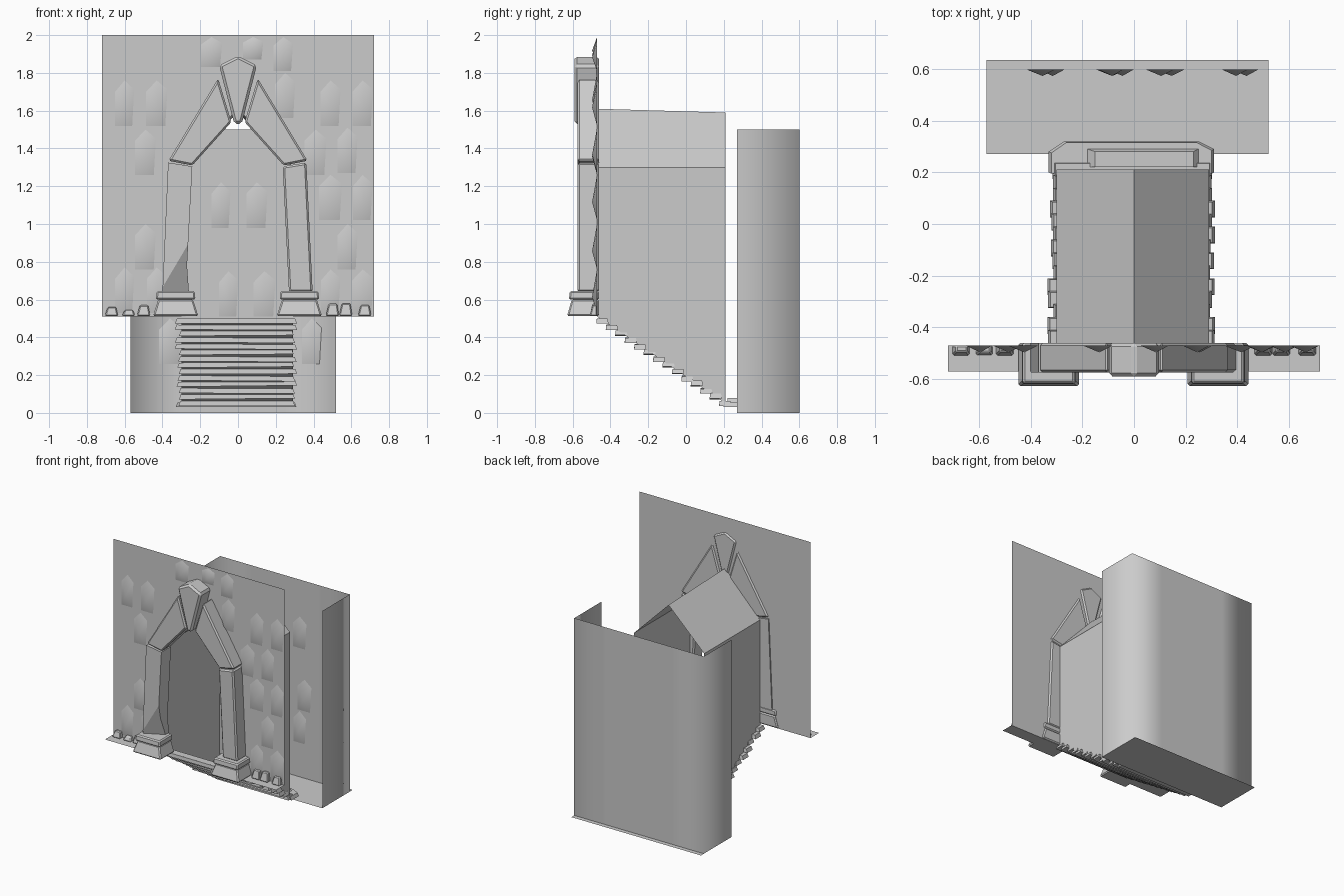
import bpy, bmesh, random
from mathutils import Vector

random.seed(4)
cube = bpy.data.objects.get("Cube")
if cube:
    bpy.data.objects.remove(cube)

stone = bpy.data.materials.new("stone_grey")
stone.use_nodes = True
GREY = (0.6, 0.6, 0.6, 1)
stone.diffuse_color = GREY
stone.node_tree.nodes["Principled BSDF"].inputs["Base Color"].default_value = GREY


def build(name, verts, faces, smooth=False, solid=False, bevel=0):
    me = bpy.data.meshes.new(name)
    me.from_pydata([tuple(v) for v in verts], [], faces)
    if solid:
        bm = bmesh.new()
        bm.from_mesh(me)
        bmesh.ops.recalc_face_normals(bm, faces=bm.faces)
        bm.to_mesh(me)
        bm.free()
    me.materials.append(stone)
    for p in me.polygons:
        p.use_smooth = smooth
    ob = bpy.data.objects.new(name, me)
    bpy.context.collection.objects.link(ob)
    if bevel:
        mod = ob.modifiers.new("worn_edges", "BEVEL")
        mod.width = bevel
        mod.segments = 1
    return ob


def loft(name, a, b, bevel=0):
    """Solid between two matching loops."""
    n = len(a)
    faces = [tuple(range(n)), tuple(range(n, 2 * n))]
    faces += [(i, (i + 1) % n, n + (i + 1) % n, n + i) for i in range(n)]
    return build(name, list(a) + list(b), faces, solid=True, bevel=bevel)


def prism(name, profile, y0, y1, bevel=0.01):
    return loft(name, [(x, y0, z) for x, z in profile],
                [(x, y1, z) for x, z in profile], bevel)


def rect(x0, x1, y0, y1, z):
    return [(x0, y0, z), (x1, y0, z), (x1, y1, z), (x0, y1, z)]


WALL, BACK = -0.47, 0.60

# Front wall with a pointed doorway
outline = [(-.72, .51), (-.3, .51), (-.3, 1.3), (0, 1.61), (.29, 1.3),
           (.29, .51), (.72, .51), (.72, 2), (0, 2), (-.72, 2)]
build("front_wall", [(x, WALL, z) for x, z in outline],
      [(0, 1, 2, 3, 8, 9), (3, 4, 5, 6, 7, 8)])
for side, x0, x1 in (("right", -.72, -.3), ("left", .29, .72)):
    build(side + "_front_ledge", rect(x0, x1, -.57, WALL, .512), [(0, 1, 2, 3)])

# Passage: two side walls and a gabled roof, open at both ends
section = [(-.3, 0), (-.3, 1.3), (0, 1.6), (.29, 1.3), (.29, 0)]
rings = []
for y, bottom, ridge in ((WALL, .51, 1.61), (.21, .05, 1.59)):
    rings += [(x, y, bottom if z == 0 else ridge if x == 0 else z) for x, z in section]
build("passage_walls_and_roof", rings, [(i, i + 1, i + 6, i + 5) for i in range(4)])

# Worn stairs going down towards the back
build("stair_bed", [(-.3, WALL, .5), (.29, WALL, .5), (.29, .22, .035), (-.3, .22, .035)],
      [(0, 1, 2, 3)])
STEPS = 14
for i in range(STEPS):
    t = (i + .5) / STEPS
    y, z = WALL + .70 * t, .505 - .47 * t
    x0 = -.34 + random.uniform(0, .03)
    x1 = .315 - random.uniform(0, .025)
    tilt = random.uniform(-.008, .008)
    low = rect(x0, x1, y - .03, y + .035, z - .014)
    top = rect(x0 + .01, x1 - .01, y - .027, y + .03, z + .012)
    for loop in (low, top):
        loop[1:3] = [(a, b, c + tilt) for a, b, c in loop[1:3]]
    loft("step_%d" % (i + 1), low, top)
landing = [(-.33, .2), (.31, .2), (.31, .29), (.25, .32), (-.27, .32), (-.33, .28)]
loft("lower_landing", [(x, y, .03) for x, y in landing],
     [(x * .97, y - .005, .055) for x, y in landing])
loft("landing_slab", rect(-.18, .25, .22, .29, .055), rect(-.15, .23, .22, .28, .08))

# Back chamber: softly shaded shell, open at the front and top
xs = [-.57, -.3, .25, .52]
path = [(-.57, .27)] + [(x, BACK) for x in xs] + [(.52, .27)]
verts = [(x, y, z) for z in (0, .4, 1.5) for x, y in path]
n = len(path)
faces = [(r * n + i, r * n + i + 1, r * n + n + i + 1, r * n + n + i)
         for r in range(2) for i in range(n - 1)]
build("back_chamber_walls", verts, faces, smooth=True)
build("back_chamber_floor", rect(-.57, .52, .27, .635, 0), [(0, 1, 2, 3)])

# Pillar feet, plinths and shafts
for side, cx in (("right", -.33), ("left", .325)):
    loft(side + "_pillar_foot", rect(cx - .12, cx + .12, -.63, -.46, .512),
         rect(cx - .092, cx + .092, -.605, -.46, .6), .008)
    loft(side + "_pillar_plinth", rect(cx - .105, cx + .105, -.62, -.46, .6),
         rect(cx - .1, cx + .1, -.615, -.46, .645), .008)
right_shaft = prism("right_pillar_shaft",
                    [(-.4, .64), (-.26, .64), (-.27, .78), (-.242, 1.305), (-.37, 1.325)],
                    -.575, -.46, 0)
prism("left_pillar_shaft",
      [(.27, .64), (.395, .64), (.362, 1.325), (.237, 1.305)], -.575, -.46)

# Broken corner low on one shaft
bm = bmesh.new()
bm.from_mesh(right_shaft.data)
cut = bmesh.ops.bisect_plane(bm, geom=bm.verts[:] + bm.edges[:] + bm.faces[:],
                             plane_co=(-.26, -.575, .9), plane_no=(.6, -1.2, -.355),
                             clear_outer=True)
rim = [e for e in cut["geom_cut"] if isinstance(e, bmesh.types.BMEdge)]
bmesh.ops.contextual_create(bm, geom=rim)
bmesh.ops.recalc_face_normals(bm, faces=bm.faces)
bm.to_mesh(right_shaft.data)
bm.free()

# Slanted arch stones and the keystone
for side, s in (("right", 1), ("left", -1)):
    prism(side + "_arch_stone",
          [(s * x, z) for x, z in ((-.368, 1.335), (-.242, 1.31), (-.035, 1.54), (-.105, 1.77))],
          -.575, -.46)
prism("keystone", [(-.02, 1.53), (.02, 1.53), (.1, 1.84), (0, 1.89), (-.1, 1.84)],
      -.59, -.46, .014)


# Pointed stones standing slightly proud of a wall
def relief(name, x, z, y, w=.055, h=.12):
    w *= random.uniform(.9, 1.1)
    ring = [(x - w, z - h), (x + w * .8, z - h), (x + w, z + h * .6),
            (x, z + h), (x - w, z + h * .5)]
    v = [(a, y - .001, b) for a, b in ring] + [(x + w * .1, y - .027, z - h * .2)]
    build(name, v, [(i, (i + 1) % 5, 5) for i in range(5)], smooth=True)


spots = [(-.14, 1.91), (.08, 1.93), (.24, 1.9), (.25, 1.68), (.41, 1.38)]
spots += [(x, z) for x in (-.6, -.43) for z in (1.64, .65)]
spots += [(-.49, 1.38), (-.49, .88)]
spots += [(x, z) for x in (.49, .66) for z in (1.64, 1.14, .64)]
spots += [(.58, 1.39), (.58, .88)]
for i, (x, z) in enumerate(spots):
    relief("front_wall_stone_%d" % (i + 1), x, z, WALL, h=min(.12, 1.99 - z))
for i, x in enumerate((-.36, -.09, .1, .39)):
    for j, z in enumerate((.38, .63, 1.1)):
        relief("back_wall_stone_%d_%d" % (i + 1, j + 1), x + .04 * (j % 2), z, BACK)

# Small rubble along the foot of the front wall
for i, x in enumerate((-.67, -.58, -.5, .5, .57, .67)):
    h = random.uniform(.03, .07)
    loft("rubble_%d" % (i + 1), rect(x - .035, x + .035, -.51, WALL, .512),
         rect(x - .02, x + .025, -.495, WALL, .512 + h), .006)
